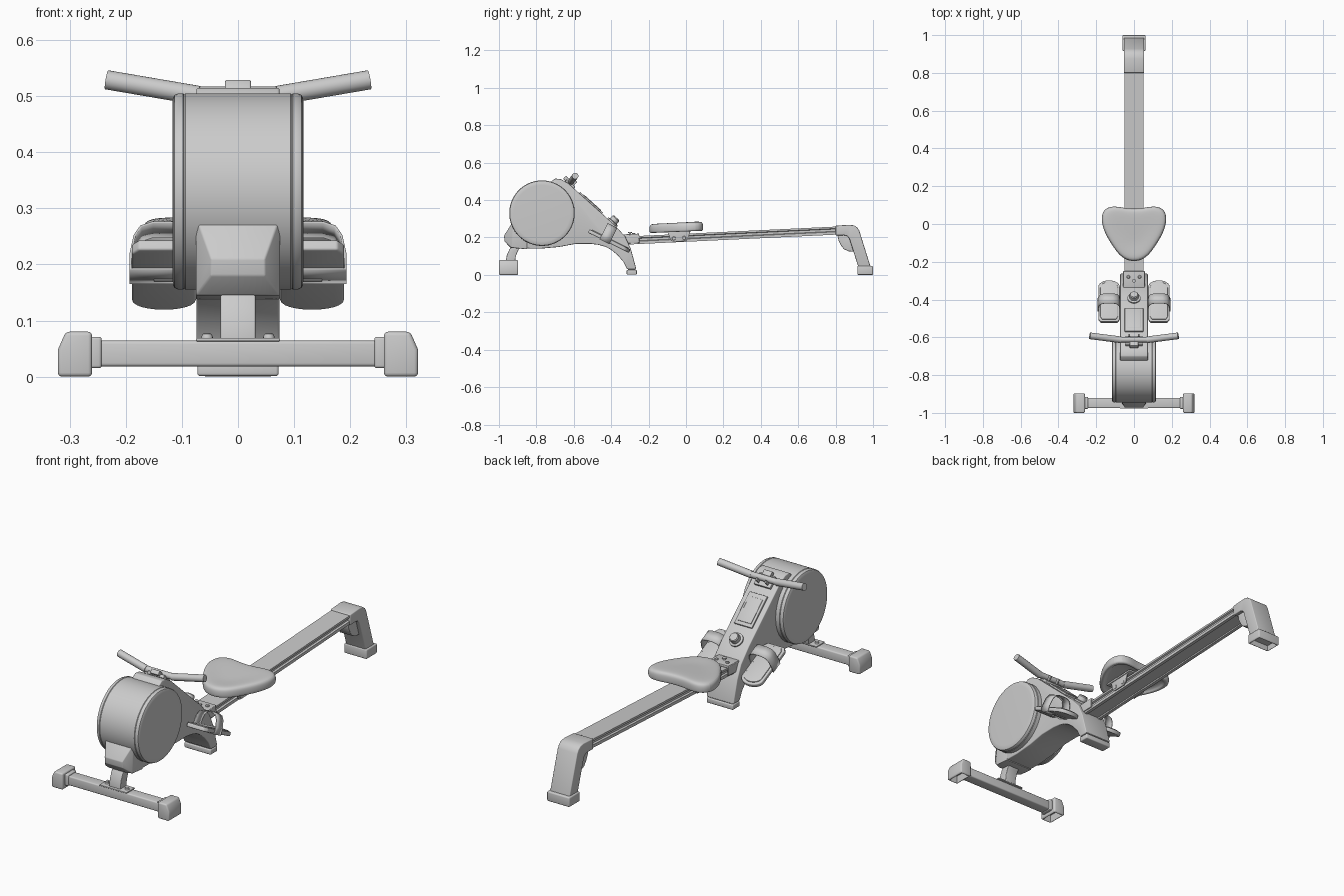
import bpy, bmesh, math
from mathutils import Matrix, Vector

if "Cube" in bpy.data.objects:
    bpy.data.objects.remove(bpy.data.objects["Cube"])


def finish(name, bm, bevel=0, hollow=0, loc=(0, 0, 0), rx=0, seg=3):
    """Bevel the sharp edges, optionally hollow the underside, make the object."""
    bmesh.ops.recalc_face_normals(bm, faces=bm.faces)
    if bevel:
        sharp = [e for e in bm.edges if e.is_manifold and e.calc_face_angle(0) > 0.5]
        bmesh.ops.bevel(bm, geom=sharp, offset=bevel, segments=seg, profile=0.5,
                        affect='EDGES', clamp_overlap=True)
    if hollow:
        bm.normal_update()
        base = max((f for f in bm.faces if f.normal.z < -0.9), key=lambda f: f.calc_area())
        bmesh.ops.inset_region(bm, faces=[base], thickness=0.006)
        bmesh.ops.translate(bm, verts=base.verts, vec=(0, 0, hollow))
    me = bpy.data.meshes.new(name)
    bm.to_mesh(me)
    bm.free()
    ob = bpy.data.objects.new(name, me)
    ob.location, ob.rotation_euler = loc, (rx, 0, 0)
    bpy.context.collection.objects.link(ob)
    return ob


def prism(name, pts, lo, hi, axis, **kw):
    """Extrude a 2D outline along x (y,z points), y (x,z points) or z (x,y points)."""
    put = {'x': lambda a, b, t: (t, a, b), 'y': lambda a, b, t: (a, t, b),
           'z': lambda a, b, t: (a, b, t)}[axis]
    bm = bmesh.new()
    ends = [[bm.verts.new(put(a, b, t)) for a, b in pts] for t in (lo, hi)]
    for e in ends:
        bm.faces.new(e)
    for i in range(len(pts)):
        j = (i + 1) % len(pts)
        bm.faces.new((ends[0][i], ends[0][j], ends[1][j], ends[1][i]))
    return finish(name, bm, **kw)


def box(name, loc, size, bevel=0.002, rx=0, **kw):
    x, y, z = (s / 2 for s in size)
    return prism(name, [(-x, -y), (x, -y), (x, y), (-x, y)], -z, z, 'z',
                 loc=loc, rx=rx, bevel=bevel, **kw)


def lathe(name, prof, axis, loc, rx=0, n=32):
    """Revolve (radius, height) points about x or z."""
    bm = bmesh.new()
    rings = [[bm.verts.new((r * math.cos(k * math.tau / n), r * math.sin(k * math.tau / n), h))
              for k in range(n)] for r, h in prof]
    for a, b in zip(rings, rings[1:]):
        for k in range(n):
            bm.faces.new((a[k], a[(k + 1) % n], b[(k + 1) % n], b[k]))
    bm.faces.new(rings[0])
    bm.faces.new(rings[-1])
    if axis == 'x':
        bmesh.ops.rotate(bm, verts=bm.verts, matrix=Matrix.Rotation(math.pi / 2, 3, 'Y'))
    return finish(name, bm, loc=loc, rx=rx)


def tube(name, pts, r):
    """Round bar along straight runs."""
    cu = bpy.data.curves.new(name, 'CURVE')
    cu.dimensions, cu.bevel_depth, cu.bevel_resolution, cu.use_fill_caps = '3D', r, 5, True
    sp = cu.splines.new('POLY')
    sp.points.add(len(pts) - 1)
    for p, c in zip(sp.points, pts):
        p.co = (*c, 1)
    ob = bpy.data.objects.new(name, cu)
    bpy.context.collection.objects.link(ob)
    return ob


# flywheel drum with slightly recessed side covers
half = [(0.150, 0.117), (0.166, 0.116), (0.172, 0.113), (0.175, 0.106), (0.175, 0.098),
        (0.173, 0.096), (0.175, 0.094)]
lathe("flywheel_drum", half + [(r, -h) for r, h in reversed(half)], 'x', (0, -0.77, 0.33), n=80)

# main shell running from the drum to the middle foot
shell = [(-0.72, 0.50), (-0.70, 0.515), (-0.67, 0.512), (-0.63, 0.49), (-0.385, 0.27),
         (-0.325, 0.205), (-0.295, 0.14), (-0.265, 0.03), (-0.315, 0.03), (-0.335, 0.07),
         (-0.365, 0.105), (-0.40, 0.134), (-0.43, 0.15), (-0.47, 0.161), (-0.51, 0.166),
         (-0.595, 0.165), (-0.68, 0.149), (-0.78, 0.14), (-0.90, 0.142), (-0.90, 0.25)]
prism("main_shell", shell, -0.074, 0.074, 'x', bevel=0.004)
box("middle_foot_pad", (0, -0.29, 0.014), (0.145, 0.054, 0.026), 0.005)
box("middle_foot_plate", (0, -0.29, 0.031), (0.125, 0.04, 0.012))

# tapered shroud at the lower front
bm = bmesh.new()
for y, z, w in ((-0.925, 0.285, 0.075), (-0.85, 0.285, 0.075), (-0.973, 0.21, 0.048),
                (-0.970, 0.18, 0.048), (-0.94, 0.145, 0.048), (-0.93, 0.145, 0.075),
                (-0.85, 0.137, 0.075)):
    for s in (-1, 1):
        bm.verts.new((s * w, y, z))
bmesh.ops.convex_hull(bm, input=bm.verts)
bmesh.ops.dissolve_limit(bm, angle_limit=0.03, verts=bm.verts, edges=bm.edges)
finish("front_shroud", bm, bevel=0.003)

# front stem, flange and cross tube
stem = [(-0.965, 0.064), (-0.958, 0.105), (-0.945, 0.135), (-0.925, 0.165), (-0.87, 0.165),
        (-0.898, 0.13), (-0.91, 0.10), (-0.915, 0.064)]
prism("front_stem", stem, -0.031, 0.031, 'x', bevel=0.003)
box("stem_flange", (0, -0.945, 0.066), (0.15, 0.066, 0.006))
prism("front_cross_tube", [(-0.975, 0.018), (-0.92, 0.018), (-0.92, 0.064), (-0.975, 0.064)],
      -0.25, 0.25, 'x', bevel=0.006)
for s in (-1, 1):
    side = "right" if s > 0 else "left"
    lathe("flange_bolt_" + side, [(0.010, 0), (0.010, 0.004), (0.008, 0.009), (0.004, 0.011)],
          'z', (s * 0.055, -0.945, 0.067), n=16)
    cap = [(0.26, 0), (0.321, 0), (0.321, 0.048), (0.307, 0.08), (0.26, 0.08)]
    prism("front_foot_cap_" + side, [(s * x, z) for x, z in cap], -1.0, -0.897, 'y',
          bevel=0.007, hollow=0.035)
    box("front_cap_collar_" + side, (s * 0.255, -0.947, 0.043), (0.024, 0.064, 0.056), 0.005)

# sliding rail with grooved sides and open underside
half = [(0.05, 0), (0.05, -0.010), (0.041, -0.013), (0.041, -0.025), (0.05, -0.028),
        (0.05, -0.043), (0.034, -0.043), (0.034, -0.036)]
prism("seat_rail", half + [(-x, z) for x, z in reversed(half)], -0.60, 0.60, 'y',
      loc=(0, 0.23, 0.231), rx=0.0476)
box("rail_mount_plate", (0, -0.30, 0.212), (0.112, 0.10, 0.012), 0.003, rx=0.0476)
for s in (-1, 1):
    box("rail_mount_side", (s * 0.054, -0.30, 0.192), (0.006, 0.10, 0.046), 0.002, rx=0.0476)
    lathe("rail_mount_bolt", [(0.009, 0), (0.009, 0.005), (0.006, 0.008)], 'z',
          (s * 0.03, -0.28, 0.217), n=16)
lathe("rail_lock_pin", [(0.006, 0), (0.006, 0.008), (0.010, 0.010), (0.010, 0.014)],
      'z', (0, -0.30, 0.215), n=16)

# rear leg, gusset and foot
leg = [(0.80, 0.263), (0.875, 0.268), (0.90, 0.264), (0.917, 0.252), (0.927, 0.235),
       (0.988, 0.04), (0.922, 0.04), (0.873, 0.195), (0.862, 0.208), (0.845, 0.212), (0.80, 0.211)]
prism("rear_leg", leg, -0.054, 0.054, 'x', bevel=0.004)
gusset = [(0.81, 0.214), (0.815, 0.185), (0.828, 0.158), (0.845, 0.137), (0.87, 0.126),
          (0.90, 0.124), (0.89, 0.16), (0.87, 0.214)]
prism("rear_gusset", gusset, -0.035, 0.035, 'x', bevel=0.003)
box("rear_foot", (0, 0.958, 0.024), (0.124, 0.084, 0.048), 0.006, hollow=0.025)

# heart-shaped padded seat
heart = [(0, -0.198), (0.045, -0.188), (0.082, -0.158), (0.112, -0.115), (0.147, -0.06),
         (0.170, 0.0), (0.170, 0.055), (0.145, 0.086), (0.10, 0.094), (0.05, 0.083), (0, 0.079)]
heart += [(-x, y) for x, y in heart[-2:0:-1]]
bm = bmesh.new()
rings = []
for k, z in ((0.4, 0.245), (0.84, 0.243), (0.87, 0.23), (0.98, 0.229), (1.01, 0.238),
             (1.01, 0.262), (0.97, 0.275), (0.84, 0.280), (0.45, 0.277)):
    rings.append([bm.verts.new((x * k, -0.04 + (y + 0.04) * k, z + 0.04 * (y + 0.05)))
                  for x, y in heart])
for a, b in zip(rings, rings[1:]):
    for k in range(len(a)):
        j = (k + 1) % len(a)
        bm.faces.new((a[k], a[j], b[j], b[k]))
for ring in (rings[0], rings[-1]):
    mid = bm.verts.new(sum((v.co for v in ring), Vector()) / len(ring))
    for k in range(len(ring)):
        bm.faces.new((ring[k - 1], ring[k], mid))
seat = finish("seat", bm)
seat.modifiers.new("smooth", 'SUBSURF').levels = 2
seat.modifiers["smooth"].render_levels = 2

# seat carriage with rollers
box("carriage_plate", (0, -0.04, 0.236), (0.13, 0.17, 0.010), 0.002, rx=0.04)
for s in (-1, 1):
    a, b = sorted((s * 0.056, s * 0.061))
    prism("carriage_side", [(-0.10, 0.238), (0.025, 0.240), (0.01, 0.192), (-0.005, 0.18),
                            (-0.07, 0.178), (-0.085, 0.19)], a, b, 'x', bevel=0.001)
    for y in (-0.065, -0.01):
        lathe("carriage_roller", [(0.008, -0.010), (0.010, -0.008), (0.010, 0.008), (0.008, 0.010)],
              'x', (s * 0.053, y, 0.198 + 0.0476 * y), n=20)

# pedals with heel rim, strap and mounting bar
outline = [(0.057, -0.105), (0.045, -0.122), (-0.045, -0.122), (-0.057, -0.105)]
outline += [(-0.057 * math.cos(t), 0.085 + 0.037 * math.sin(t))
            for t in (math.pi * i / 12 for i in range(13))]
band = [(0.061, -0.014), (0.061, 0.02), (0.054, 0.055), (0.042, 0.074), (0.02, 0.082)]
band += [(-x, z) for x, z in reversed(band)]
for s in (-1, 1):
    side = "right" if s > 0 else "left"
    spot = dict(loc=(s * 0.132, -0.411, 0.181), rx=-0.46)
    prism("pedal_" + side, outline, -0.010, 0.010, 'z', bevel=0.004, **spot)
    prism("pedal_pad_" + side, [(x * 0.82, y * 0.9) for x, y in outline], 0.008, 0.014, 'z',
          bevel=0.002, **spot)
    bm = bmesh.new()
    rows = [[bm.verts.new((x, y, z)) for x, z in band] for y in (-0.05, 0.008)]
    for k in range(len(band)):
        j = (k + 1) % len(band)
        bm.faces.new((rows[0][k], rows[0][j], rows[1][j], rows[1][k]))
    strap = finish("pedal_strap_" + side, bm, **spot)
    strap.modifiers.new("thickness", 'SOLIDIFY').thickness = 0.004
tube("pedal_bar", [(-0.15, -0.42, 0.178), (0.15, -0.42, 0.178)], 0.009)

# console, tension knob and handle rest on the sloped face
rx = -0.732


def slope(y, up):
    return (0, y + up * 0.668, 0.49 - 0.898 * (y + 0.63) + up * 0.744)


box("console_frame", slope(-0.51, 0.002), (0.098, 0.165, 0.012), 0.003, rx=rx)
box("console_screen", slope(-0.508, 0.007), (0.074, 0.125, 0.008), 0.002, rx=rx)
lathe("tension_knob", [(0.034, 0), (0.034, 0.007), (0.024, 0.010), (0.023, 0.030),
                       (0.019, 0.035), (0.010, 0.036)], 'z', slope(-0.395, 0), rx=rx, n=28)
box("handle_rest", slope(-0.622, 0.004), (0.09, 0.06, 0.016), 0.003, rx=rx)
for s in (-1, 1):
    x, y, z = slope(-0.612, 0.018)
    box("handle_hook", (s * 0.025, y, z), (0.008, 0.014, 0.04), 0.002, rx=rx)
box("strap_guide", (0, -0.637, 0.510), (0.046, 0.035, 0.022), 0.003, rx=rx)

# pull handle with angled grips
tube("handle_bar", [(-0.09, -0.612, 0.502), (0.09, -0.612, 0.502)], 0.015)
for s in (-1, 1):
    tube("handle_grip", [(s * 0.07, -0.613, 0.501), (s * 0.234, -0.592, 0.529)], 0.0175)

# shade smooth, keeping crisp edges
bpy.ops.object.select_all(action='DESELECT')
for ob in bpy.data.objects:
    if ob.type == 'MESH':
        ob.select_set(True)
        bpy.context.view_layer.objects.active = ob
bpy.ops.object.shade_smooth_by_angle(angle=math.radians(32))
